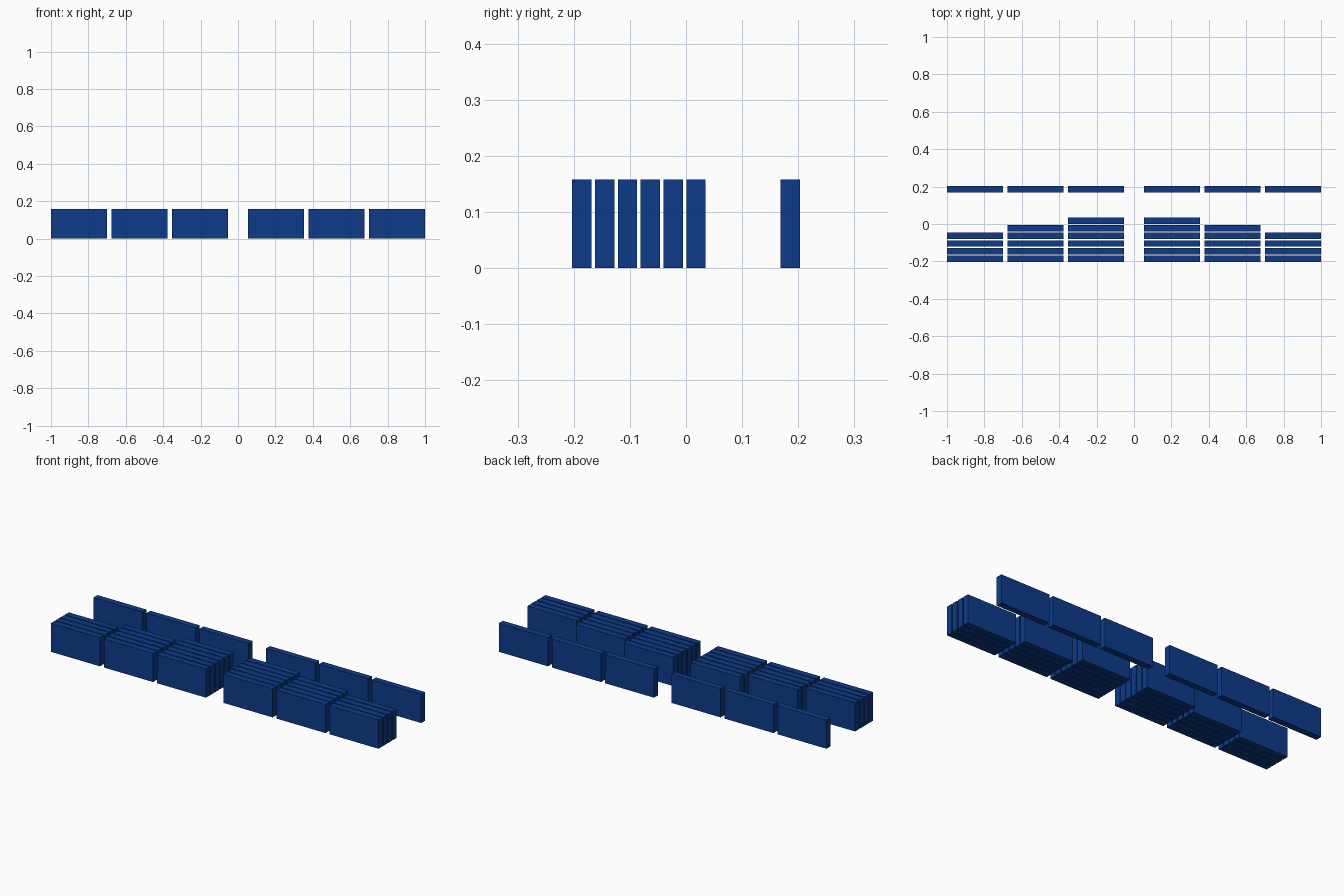
import bpy

if "Cube" in bpy.data.objects:
    bpy.data.objects.remove(bpy.data.objects["Cube"], do_unlink=True)

WIDTH, DEPTH, HEIGHT = 0.30, 0.0345, 0.158
FRONT_Y, BACK_Y, ROW_PITCH = -0.203, 0.203, 0.0407
INNER_X, COLUMN_PITCH = 0.053, 0.3235

blue = bpy.data.materials.new("deep_blue")
blue.use_nodes = True
colour = (0.004, 0.044, 0.25, 1)
blue.diffuse_color = colour
blue.node_tree.nodes["Principled BSDF"].inputs["Base Color"].default_value = colour


def panel(name, x, y):
    """Upright slab centred on x, y and standing on the ground."""
    bpy.ops.mesh.primitive_cube_add(size=1, location=(x, y, HEIGHT / 2))
    obj = bpy.context.object
    obj.name = name
    obj.scale = (WIDTH, DEPTH, HEIGHT)
    bpy.ops.object.transform_apply(location=False, rotation=False, scale=True)
    obj.data.materials.append(blue)


# Mirrored columns: the stack gets one panel deeper towards the middle
for side, sign in (("left", 1), ("right", -1)):
    for column, (label, rows) in enumerate((("inner", 6), ("middle", 5), ("outer", 4))):
        x = sign * (INNER_X + WIDTH / 2 + column * COLUMN_PITCH)
        for row in range(rows):
            y = FRONT_Y + DEPTH / 2 + row * ROW_PITCH
            panel(f"{side}_{label}_front_panel_{row + 1}", x, y)
        # Single separate panel in the back row
        panel(f"{side}_{label}_back_panel", x, BACK_Y - DEPTH / 2)
